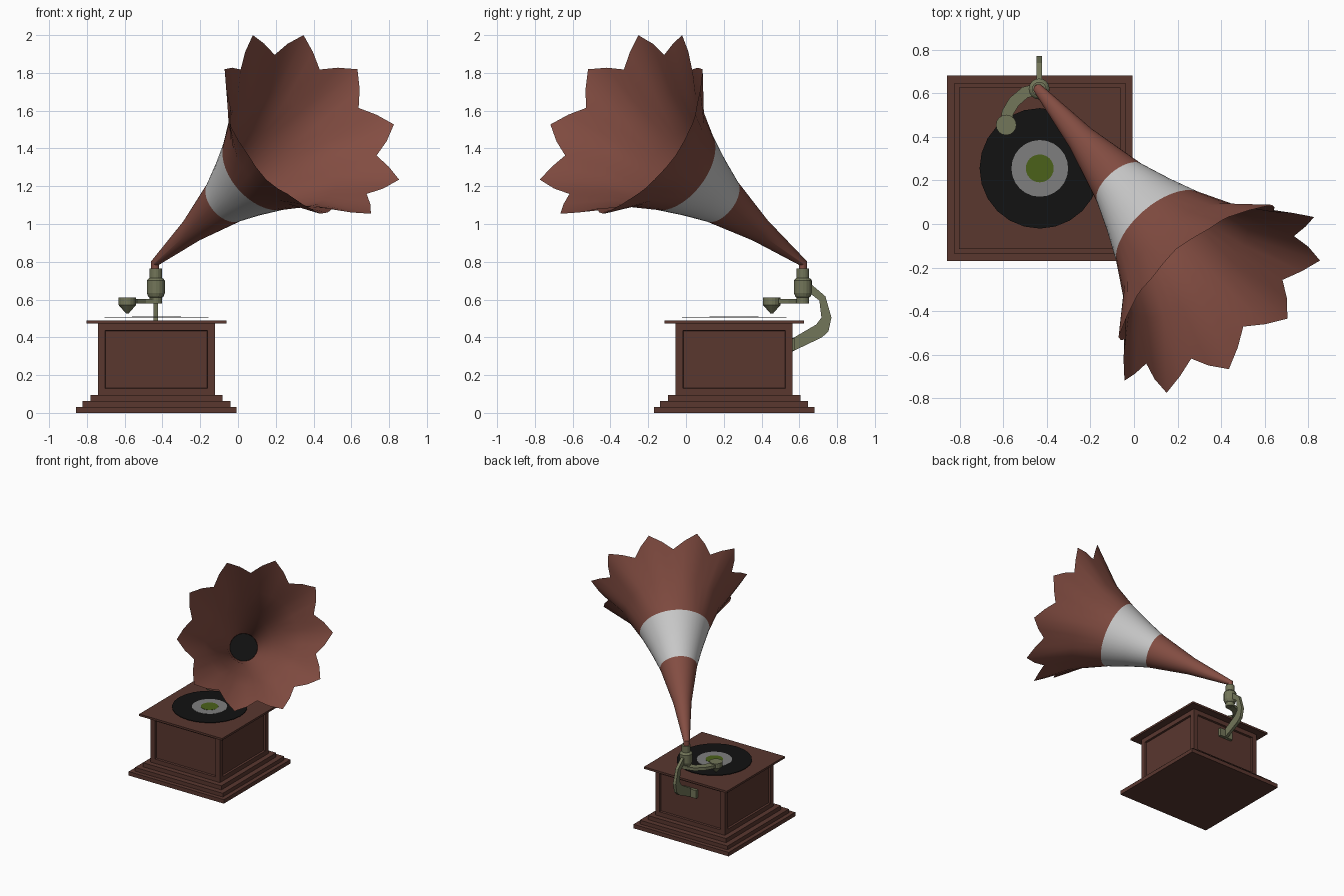
import bpy, bmesh, math
from mathutils import Vector

if "Cube" in bpy.data.objects:
    bpy.data.objects.remove(bpy.data.objects["Cube"])


def mat(name, r, g, b):
    m = bpy.data.materials.new(name)
    m.diffuse_color = (r, g, b, 1)
    m.use_nodes = True
    m.node_tree.nodes["Principled BSDF"].inputs["Base Color"].default_value = m.diffuse_color
    return m


WOOD = mat("dark_wood", .10, .038, .028)
HORN = mat("horn_red", .23, .075, .055)
METAL = mat("aged_metal", .17, .18, .10)
BLACK = mat("black", .006, .006, .006)
LABEL = mat("label_grey", .21, .21, .21)
GREEN = mat("label_green", .07, .12, .01)


def finish(bm, name, m, smooth=0, flip=False):
    bmesh.ops.recalc_face_normals(bm, faces=bm.faces)
    if flip:
        bmesh.ops.reverse_faces(bm, faces=bm.faces)
    me = bpy.data.meshes.new(name)
    bm.to_mesh(me)
    bm.free()
    ob = bpy.data.objects.new(name, me)
    bpy.context.collection.objects.link(ob)
    if m:
        me.materials.append(m)
    if smooth:
        me.shade_smooth()
        me.set_sharp_from_angle(angle=math.radians(smooth))
    return ob


def box_bm(lo, hi):
    bm = bmesh.new()
    bmesh.ops.create_cube(bm, size=1)
    for v in bm.verts:
        v.co = Vector([(a + b) / 2 + c * (b - a) for a, b, c in zip(lo, hi, v.co)])
    return bm


def loft(name, rings, m, caps=True, smooth=30, flip=False):
    bm = bmesh.new()
    vs = [[bm.verts.new(p) for p in r] for r in rings]
    n = len(vs[0])
    for a, b in zip(vs, vs[1:]):
        for i in range(n):
            j = (i + 1) % n
            bm.faces.new((a[i], a[j], b[j], b[i]))
    if caps:
        bm.faces.new(vs[0])
        bm.faces.new(vs[-1])
    return finish(bm, name, m, smooth, flip)


def lathe(name, x, y, profile, m, n=16, smooth=0):
    rings = [[Vector((x + r * math.cos(k * math.tau / n), y + r * math.sin(k * math.tau / n), z))
              for k in range(n)] for r, z in profile]
    return loft(name, rings, m, smooth=smooth)


# ---- cabinet: stepped plinth, panelled body, lid
CX, CY = -.432, .255


def slab(half, z0, z1):
    return box_bm((CX - half, CY - half, z0), (CX + half, CY + half, z1))


for i, (half, z0, z1) in enumerate([(.425, 0, .032), (.392, .032, .062), (.35, .062, .095)]):
    finish(slab(half, z0, z1), f"plinth_step_{i + 1}", WOOD)
finish(slab(.37, .474, .49), "cabinet_lid", WOOD)

bm = slab(.31, .095, .474)
bm.normal_update()
sides = [f for f in bm.faces if abs(f.normal.z) < .5]
bmesh.ops.inset_individual(bm, faces=sides, thickness=.055)
for v in {v for f in sides for v in f.verts}:
    v.co.z = .13 if v.co.z < .28 else .437
bmesh.ops.inset_individual(bm, faces=sides, thickness=.004, depth=-.015)
finish(bm, "cabinet_body", WOOD)

# ---- record with two label rings
lathe("record", CX, CY, [(.276, .504), (.276, .508)], BLACK, 24)
lathe("record_label", CX, CY, [(.13, .507), (.13, .5095)], LABEL, 24)
lathe("record_label_centre", CX, CY, [(.064, .508), (.064, .511)], GREEN, 24)

# ---- horn, revolved about an axis tilted 30 degrees
H = Vector((.653, -.757, 0)).normalized()
U = Vector((-H.y, H.x, 0))
Z = Vector((0, 0, 1))
AX = H * math.cos(math.pi / 6) + Z * .5
V = Z * math.cos(math.pi / 6) - H * .5
START = Vector((.391, -.343, 1.527)) - AX * 1.467
N = 40


def ring(t, r, v=V, c=None):
    c = START + AX * t if c is None else c
    return [c + (v * math.cos(k * math.tau / N) + U * math.sin(k * math.tau / N)) * r for k in range(N)]


def star_rim():
    # ten points: valleys at every fourth vertex, tips between them
    out = []
    for k in range(N):
        f = (0, .5, 1, .5)[k % 4]
        a = k * math.tau / N
        out.append(START + AX * (1.39 + .077 * f)
                   + (V * math.cos(a) + U * math.sin(a)) * (.47 + .104 * f))
    return out


neck = Vector((START.x, START.y, .755))
loft("horn_throat", [ring(0, .021, -H, neck), ring(0, .023, (V - H).normalized()),
                     ring(.35, .067), ring(.668, .136)], HORN, caps=False)
loft("horn_band", [ring(.668, .136), ring(.83, .19), ring(1.0, .255)], None, caps=False)
loft("horn_flare", [ring(1.0, .255), ring(1.2, .35), star_rim()], HORN, caps=False)
loft("horn_lining", [ring(.53, .102), ring(.668, .132), ring(.83, .186), ring(1.0, .251),
                     ring(1.2, .346), star_rim()], HORN, caps=False, flip=True)
loft("horn_throat_opening", [ring(.525, .101), ring(.53, .101)], BLACK)

# ---- metal column holding the horn
PX, PY = START.x + .004, START.y
lathe("horn_column", PX, PY, [(.033, .58), (.033, .61), (.04, .615), (.048, .635), (.048, .70),
                              (.04, .71), (.033, .715), (.033, .765)], METAL, 16)


def prism(name, pts, place, lo, hi, m):
    return loft(name, [[Vector(place(a, b, d)) for a, b in pts] for d in (lo, hi)], m, smooth=0)


# ---- rear bracket, side profile in y and z
prism("rear_bracket",
      [(.64, .69), (.67, .675), (.738, .617), (.77, .505), (.754, .431), (.72, .40), (.563, .325),
       (.563, .394), (.69, .468), (.717, .505), (.706, .595), (.66, .63), (.64, .63)],
      lambda a, b, d: (d, a, b), PX - .012, PX + .012, METAL)
finish(box_bm((PX - .06, .555, .33), (PX + .06, .578, .395)), "bracket_wall_plate", METAL)

# ---- tone arm, a curved bar swept in plan, with its sound head
path = [Vector(p) for p in [(PX, PY), (-.50, .603), (-.55, .56), (-.58, .51), (-.586, .455)]]
left, right = [], []
for i, p in enumerate(path):
    d = (path[min(i + 1, 4)] - path[max(i - 1, 0)]).normalized()
    side = Vector((-d.y, d.x)) * .027
    left.append(p + side)
    right.append(p - side)
prism("tone_arm", [tuple(p) for p in left + right[::-1]],
      lambda a, b, d: (a, b, d), .578, .602, METAL)
lathe("sound_head", -.586, .454, [(.006, .525), (.047, .572), (.047, .61)], METAL, 16)
